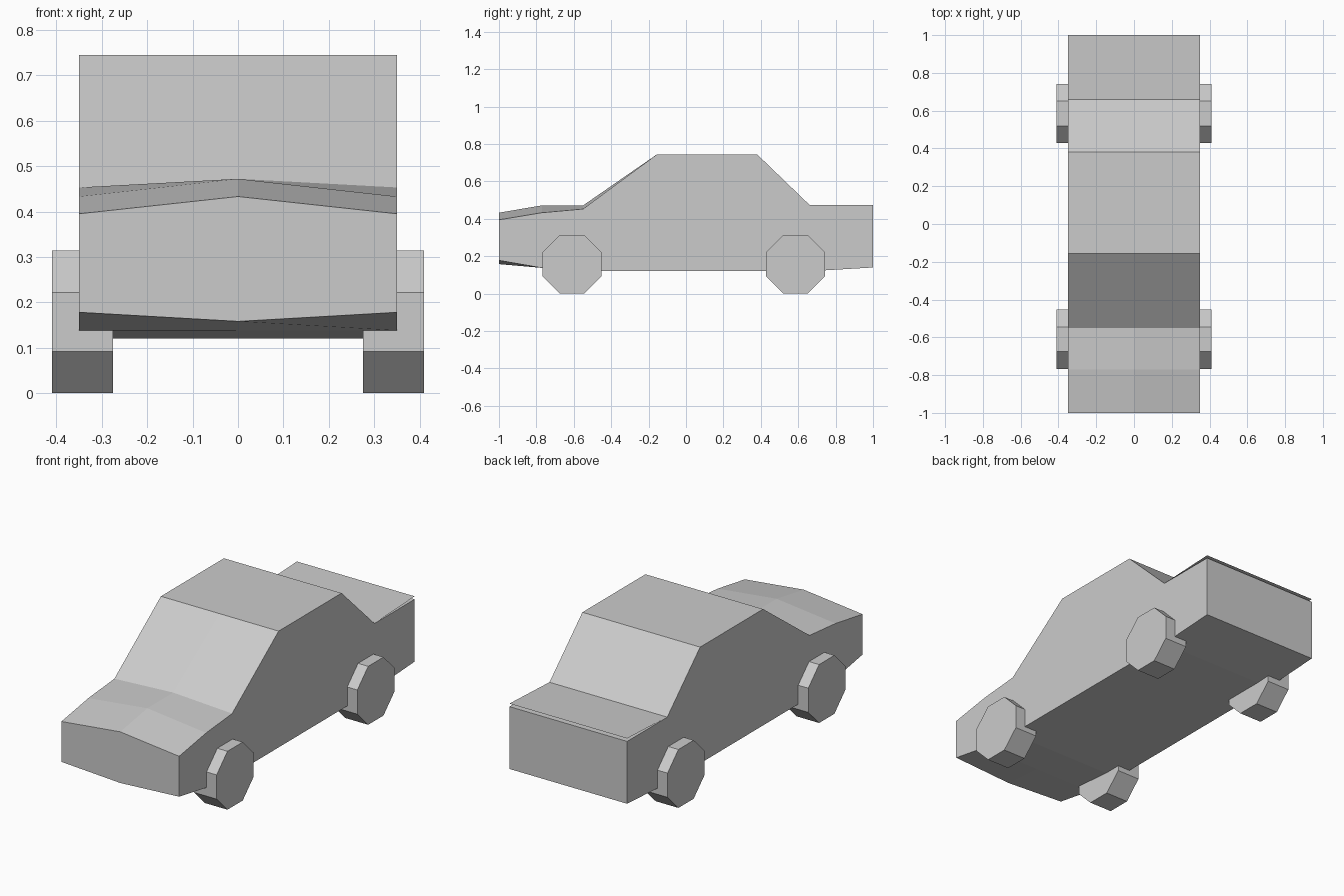
import bpy, bmesh
from math import radians, cos, pi

if "Cube" in bpy.data.objects:
    bpy.data.objects.remove(bpy.data.objects["Cube"])

HALF = 0.35

# Body sections: y, bottom side, bottom middle, top side, top middle
SECTIONS = [
    (-1.00, 0.178, 0.158, 0.395, 0.433),
    (-0.77, 0.138, 0.138, 0.433, 0.472),
    (-0.55, 0.12, 0.12, 0.453, 0.472),
    (-0.155, 0.12, 0.12, 0.745, 0.745),
    (0.38, 0.12, 0.12, 0.745, 0.745),
    (0.66, 0.12, 0.12, 0.475, 0.475),
    (1.00, 0.14, 0.14, 0.475, 0.475),
]


def finish(bm, name):
    bmesh.ops.recalc_face_normals(bm, faces=bm.faces)
    mesh = bpy.data.meshes.new(name)
    bm.to_mesh(mesh)
    bm.free()
    obj = bpy.data.objects.new(name, mesh)
    bpy.context.collection.objects.link(obj)
    return obj


# Car body: loft of six-point rings with a creased nose and hood
bm = bmesh.new()
rings = []
for y, bs, bc, ts, tc in SECTIONS:
    ring = [(-HALF, bs), (0, bc), (HALF, bs), (HALF, ts), (0, tc), (-HALF, ts)]
    rings.append([bm.verts.new((x, y, z)) for x, z in ring])
for a, b in zip(rings, rings[1:]):
    for i in range(6):
        j = (i + 1) % 6
        bm.faces.new((a[i], a[j], b[j], b[i]))
for ring in (rings[0], rings[-1]):
    bm.faces.new((ring[0], ring[1], ring[4], ring[5]))
    bm.faces.new((ring[1], ring[2], ring[3], ring[4]))
finish(bm, "car_body")

# Trunk lid: thin sheet lifted slightly at the rear
bm = bmesh.new()
corners = [(-HALF, 0.66, 0.476), (HALF, 0.66, 0.476), (HALF, 1, 0.491), (-HALF, 1, 0.491)]
bm.faces.new([bm.verts.new(c) for c in corners])
finish(bm, "trunk_lid")

# Octagonal wheels with a flat side on the ground
R = 0.157
for end, y in (("front", -0.61), ("rear", 0.585)):
    for side, s in (("left", -1), ("right", 1)):
        bpy.ops.mesh.primitive_cylinder_add(
            vertices=8, radius=R / cos(pi / 8), depth=0.135,
            location=(s * 0.3425, y, R))
        wheel = bpy.context.object
        wheel.name = f"{end}_{side}_wheel"
        for v in wheel.data.vertices:
            x, yy, z = v.co
            c, k = cos(pi / 8), cos(3 * pi / 8)
            v.co = (z, x * c - yy * k, x * k + yy * c)
        wheel.data.update()
        bm = bmesh.new()
        bm.from_mesh(wheel.data)
        bmesh.ops.recalc_face_normals(bm, faces=bm.faces)
        bm.to_mesh(wheel.data)
        bm.free()
